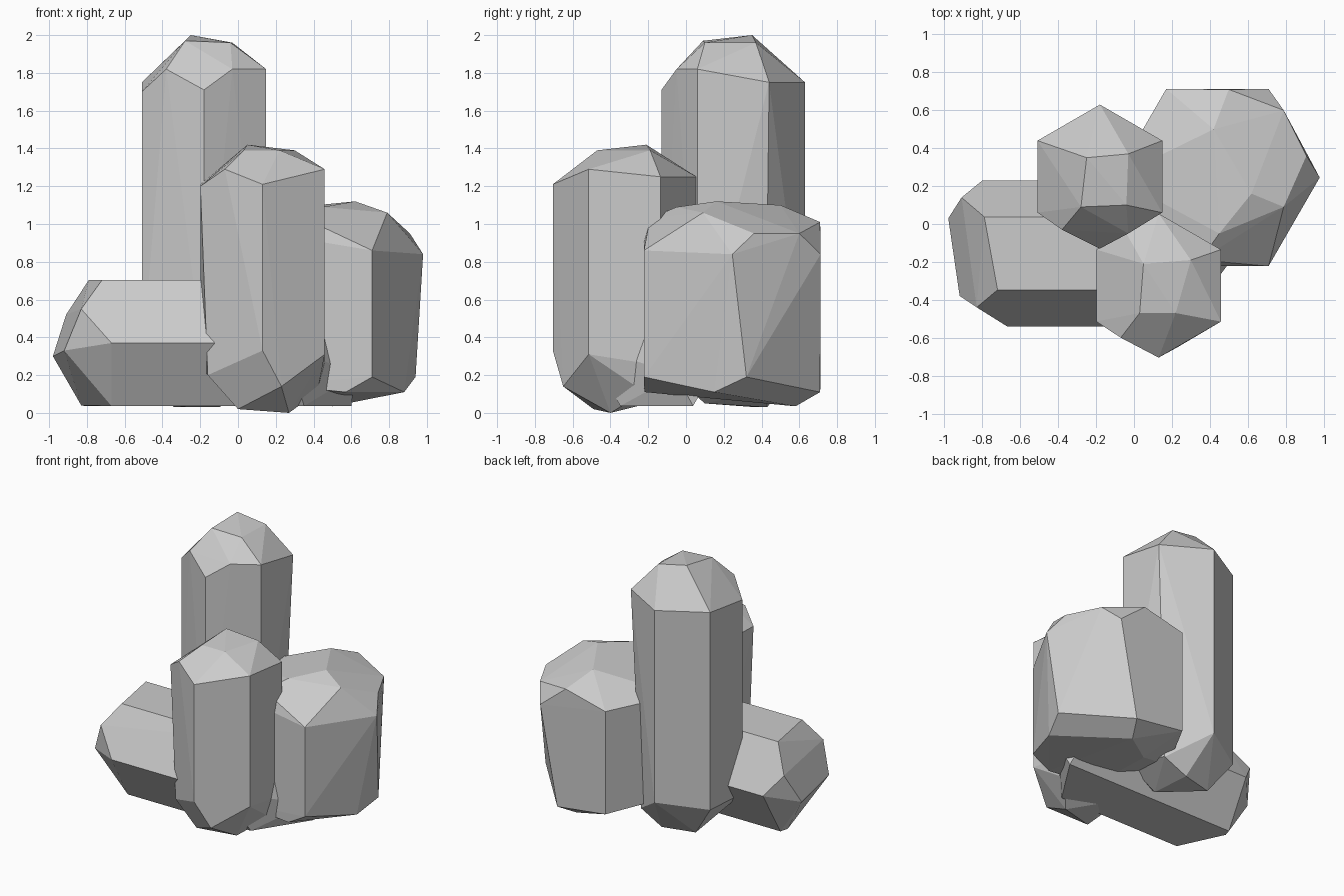
import bpy, bmesh, math


def crystal(name, centre, radius, phase, high, low, facets, lying=False):
    """Six-sided prism with an end height for each corner, closed by cut facet
    points; None leaves out a corner that a facet point has cut away."""
    bm = bmesh.new()
    for i in range(6):
        a = math.radians(phase + 60 * i)
        u = centre[0] + radius * math.cos(a)
        v = centre[1] + radius * math.sin(a)
        for h in (high[i], low[i]):
            if h is not None:
                bm.verts.new((h, u, v) if lying else (u, v, h))
    for p in facets:
        bm.verts.new(p)
    res = bmesh.ops.convex_hull(bm, input=bm.verts[:])
    loose = [v for v in bm.verts if not v.link_faces]
    bmesh.ops.delete(bm, geom=loose, context='VERTS')
    # merge flat hull triangles into whole facets
    bmesh.ops.dissolve_limit(bm, angle_limit=math.radians(1.0),
                             verts=bm.verts[:], edges=bm.edges[:])
    bmesh.ops.recalc_face_normals(bm, faces=bm.faces[:])
    mesh = bpy.data.meshes.new(name)
    bm.to_mesh(mesh)
    bm.free()
    obj = bpy.data.objects.new(name, mesh)
    bpy.context.collection.objects.link(obj)
    return obj


# Tall crystal at the back
crystal("tall_crystal", (-0.18, 0.25), 0.38, 30,
        [1.75, 1.75, 1.75, 1.70, 1.71, 1.82],
        [None, 0.31, 0.27, 0.25, 0.25, 0.25],
        [(-0.25, 0.35, 2.0), (-0.03, 0.37, 1.96), (-0.04, 0.10, 1.96),
         (-0.28, 0.09, 1.97), (-0.38, -0.03, 1.82), (-0.03, -0.05, 1.82),
         (0.08, 0.42, 0.12), (-0.34, 0.37, 0.03), (-0.10, 0.43, 0.03),
         (-0.1, 0.1, 0.05)])

# Medium crystal in front
crystal("front_crystal", (0.13, -0.325), 0.38, 30,
        [1.25, 1.25, 1.21, 1.20, 1.21, 1.29],
        [0.25, 0.25, 0.25, None, 0.33, 0.31],
        [(0.05, -0.21, 1.42), (0.30, -0.19, 1.39), (0.22, -0.47, 1.39),
         (0.03, -0.47, 1.39), (-0.07, -0.60, 1.29), (-0.04, -0.05, 1.30),
         (-0.16, -0.51, 0.20), (0.23, -0.65, 0.14), (0.42, -0.22, 0.11),
         (0.27, -0.40, 0.0), (0.0, -0.49, 0.02), (0.05, -0.2, 0.05)])

# Wide crystal on the right
crystal("wide_crystal", (0.44, 0.245), 0.54, 0,
        [0.84, 0.84, 0.93, 0.95, 0.95, 0.86],
        [None, None, 0.16, 0.2, 0.15, 0.19],
        [(0.62, 0.16, 1.12), (0.79, 0.09, 1.06), (0.91, 0.36, 0.95),
         (0.42, 0.50, 1.10), (0.50, 0.71, 1.01), (0.45, -0.05, 1.09),
         (0.35, -0.19, 1.03), (0.79, 0.60, 0.95),
         (0.94, 0.32, 0.19), (0.88, 0.15, 0.11), (0.57, 0.71, 0.11),
         (0.50, 0.58, 0.035), (0.57, -0.22, 0.11), (0.25, 0.4, 0.06)])

# Lying crystal pointing left
crystal("lying_crystal", (-0.155, 0.37), 0.385, 0,
        [0.50, 0.35, 0.30, 0.25, 0.35, 0.60],
        [-0.80, -0.79, -0.72, -0.67, -0.67, -0.81],
        [(-0.91, 0.14, 0.52), (-0.98, 0.03, 0.30), (-0.92, -0.38, 0.33),
         (-0.83, -0.44, 0.55), (-0.83, -0.02, 0.04), (0.62, -0.05, 0.2)],
        lying=True)
